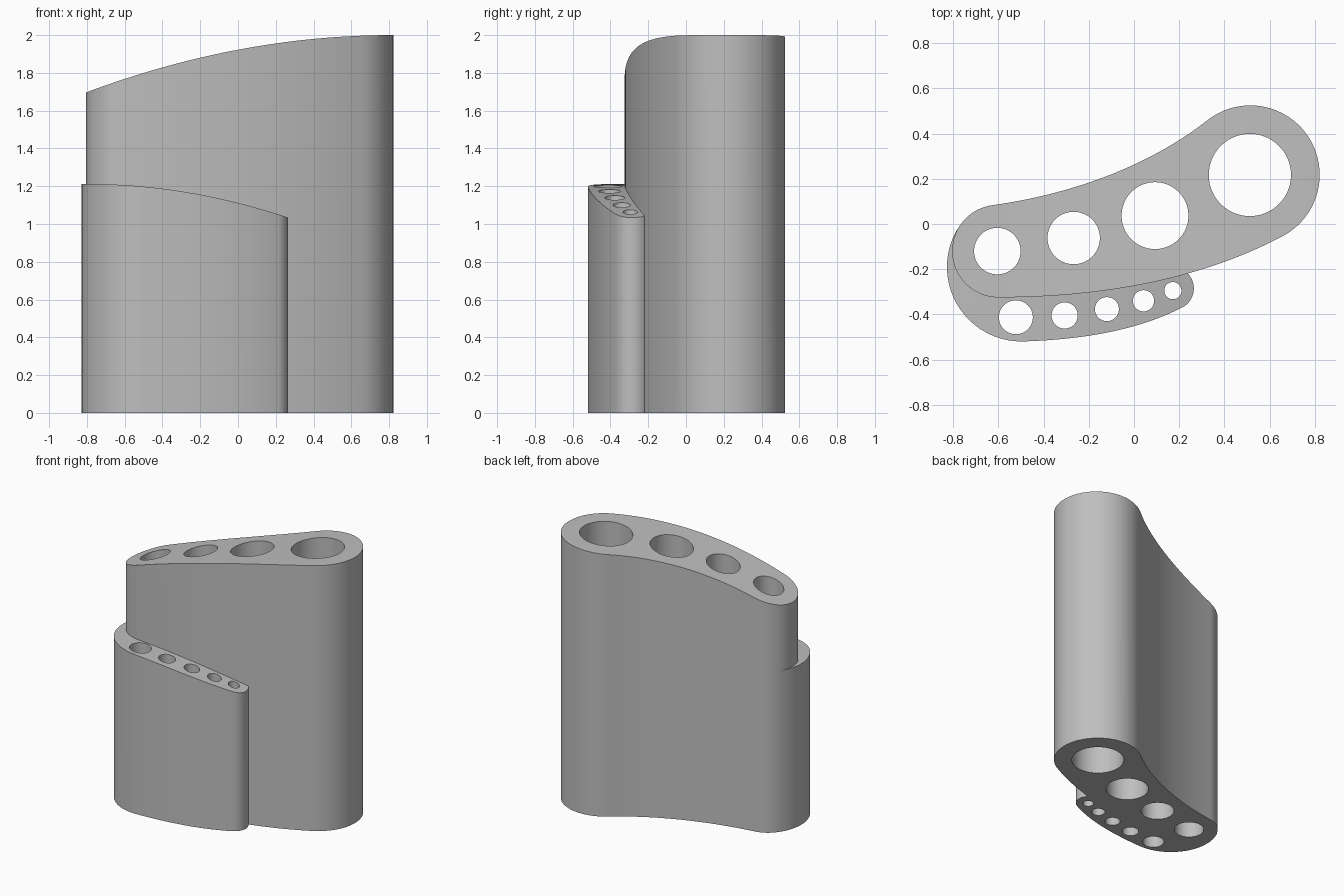
import bpy, bmesh
from math import radians, cos, sin
from mathutils import Vector
from mathutils.geometry import interpolate_bezier

if "Cube" in bpy.data.objects:
    bpy.data.objects.remove(bpy.data.objects["Cube"])

grey = bpy.data.materials.new("plain grey")
grey.use_nodes = True
grey.diffuse_color = (0.52, 0.52, 0.52, 1)
grey.node_tree.nodes["Principled BSDF"].inputs["Base Color"].default_value = grey.diffuse_color


def arc(centre, r, start, end):
    """Points on a circle, about one every four degrees."""
    n = max(2, round(abs(end - start) / 4))
    angles = [radians(start + (end - start) * i / n) for i in range(n + 1)]
    return [Vector((centre[0] + r * cos(a), centre[1] + r * sin(a))) for a in angles]


def blend(p, p_dir, q, q_dir, steps=32):
    """Smooth curve between two points, leaving out its ends."""
    reach = (q - p).length / 3
    a = Vector((cos(radians(p_dir)), sin(radians(p_dir)))) * reach
    b = Vector((cos(radians(q_dir)), sin(radians(q_dir)))) * reach
    return interpolate_bezier(p, p + a, q - b, q, steps)[1:-1]


def prism(name, base, sweep):
    """Solid made by sweeping a closed outline."""
    bm = bmesh.new()
    face = bm.faces.new([bm.verts.new(p) for p in base])
    swept = bmesh.ops.extrude_face_region(bm, geom=[face])["geom"]
    bmesh.ops.translate(bm, vec=sweep,
                        verts=[v for v in swept if isinstance(v, bmesh.types.BMVert)])
    bmesh.ops.recalc_face_normals(bm, faces=bm.faces)
    mesh = bpy.data.meshes.new(name)
    bm.to_mesh(mesh)
    bm.free()
    mesh.materials.append(grey)
    obj = bpy.data.objects.new(name, mesh)
    bpy.context.collection.objects.link(obj)
    return obj


def upright(name, outline, z0, z1):
    return prism(name, [(p.x, p.y, z0) for p in outline], (0, 0, z1 - z0))


def combine(target, tool, operation):
    """Apply a boolean and discard the tool."""
    mod = target.modifiers.new("combine", 'BOOLEAN')
    mod.operation = operation
    mod.solver = 'EXACT'
    mod.object = tool
    bpy.context.view_layer.objects.active = target
    bpy.ops.object.modifier_apply(modifier=mod.name)
    bpy.data.objects.remove(tool)


def round_top(target, height):
    """Trim the top to a curve running across x."""
    xs = [-1 + i / 20 for i in range(41)]
    side = [(x, -1, height(x)) for x in xs] + [(1, -1, -1), (-1, -1, -1)]
    combine(target, prism("top_trim", side, (0, 2, 0)), 'INTERSECT')


# Tall rear body: two round ends joined by curved sides
left = arc((-0.6, -0.12), 0.205, 97, 270)
right = arc((0.515, 0.218), 0.307, -62, 128)
outline = left + blend(left[-1], 0, right[0], 28) + right + blend(right[-1], 218, left[0], 188)
body = upright("holder_body", outline, 0, 2.5)
round_top(body, lambda x: 2 - 0.115 * (0.82 - x) ** 2)

# Low front body, its back buried in the tall one
left = arc((-0.498, -0.19), 0.33, 150, 272)
right = arc((0.17, -0.285), 0.095, -63, 80)
outline = left + blend(left[-1], 2, right[0], 27) + right
front = upright("front_body", outline, 0, 1.5)
round_top(front, lambda x: 1.212 - 0.157 * (x + 0.8) ** 2)
combine(body, front, 'UNION')

# Round holes right through: x, y, radius
holes = [(-0.605, -0.12, 0.103), (-0.267, -0.062, 0.116), (0.093, 0.037, 0.148),
         (0.513, 0.217, 0.182), (-0.523, -0.413, 0.075), (-0.307, -0.405, 0.058),
         (-0.12, -0.377, 0.053), (0.042, -0.34, 0.047), (0.172, -0.295, 0.038)]
for x, y, r in holes:
    ring = arc((x, y), r, 0, 360)[:-1]
    combine(body, upright("hole_cutter", ring, -0.5, 2.5), 'DIFFERENCE')

# Smooth walls with crisp rims
bpy.ops.object.select_all(action='DESELECT')
body.select_set(True)
bpy.context.view_layer.objects.active = body
bpy.ops.object.shade_smooth_by_angle(angle=radians(30))
